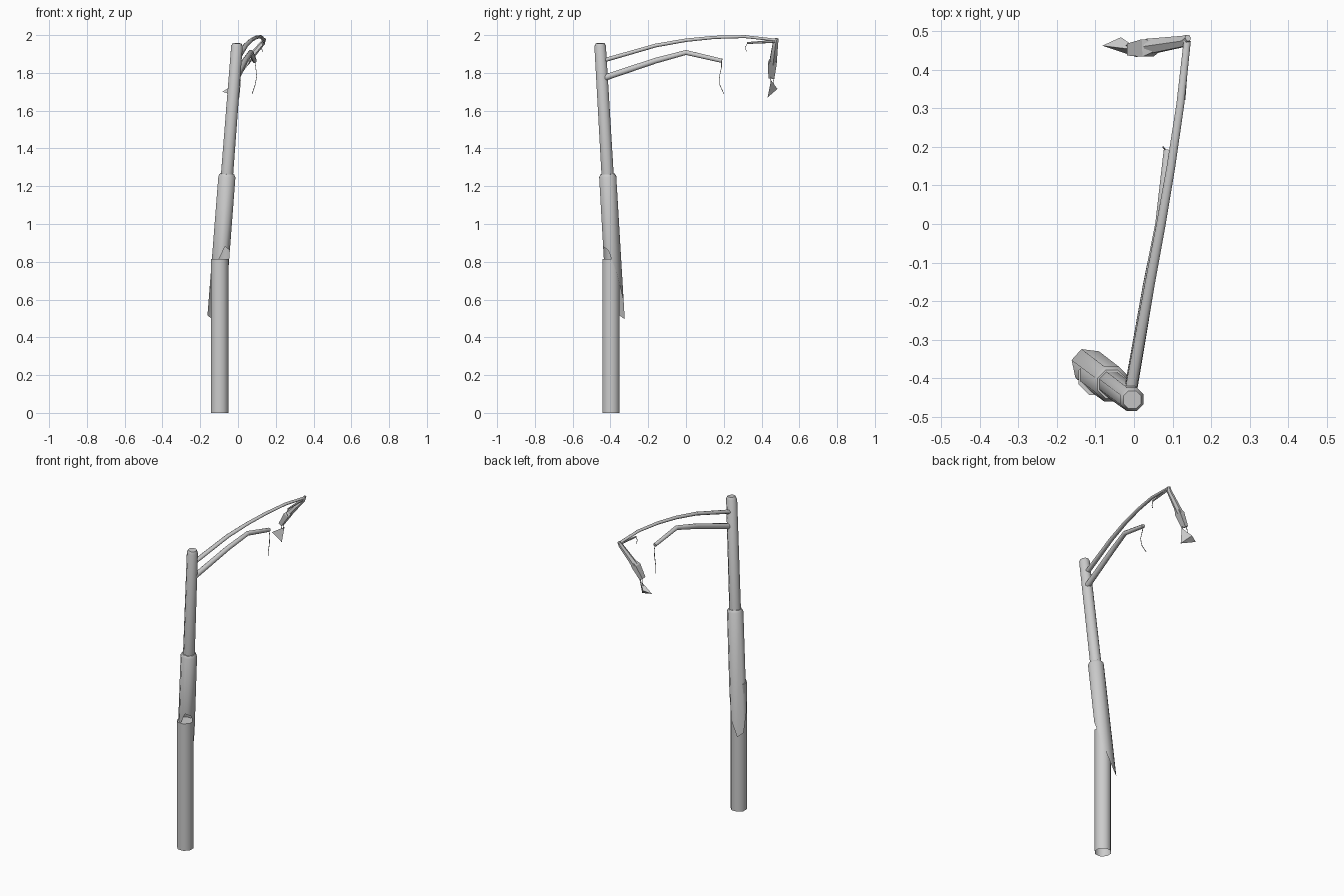
import bpy, bmesh, math
from mathutils import Vector

if "Cube" in bpy.data.objects:
    bpy.data.objects.remove(bpy.data.objects["Cube"])


def finish(bm, name, angle=46):
    bmesh.ops.recalc_face_normals(bm, faces=bm.faces)
    me = bpy.data.meshes.new(name)
    bm.to_mesh(me)
    bm.free()
    ob = bpy.data.objects.new(name, me)
    bpy.context.collection.objects.link(ob)
    bpy.ops.object.select_all(action='DESELECT')
    ob.select_set(True)
    bpy.context.view_layer.objects.active = ob
    bpy.ops.object.shade_smooth_by_angle(angle=math.radians(angle))
    return ob


def tube(name, path, radii, sides=8, flat=1.0, caps=(True, True), cut=None, ref=(0, 1, 0), angle=46):
    """Loft rings along a path; flat squashes the ring across ref."""
    pts = [Vector(p) for p in path]
    bm = bmesh.new()
    rings = []
    for i, p in enumerate(pts):
        d = (pts[min(i + 1, len(pts) - 1)] - pts[max(i - 1, 0)]).normalized()
        r0 = Vector(ref)
        w = (r0 - d * r0.dot(d)).normalized()
        n = d.cross(w)
        ring = []
        for k in range(sides):
            a = 2 * math.pi * (k + 0.5) / sides
            ring.append(bm.verts.new(p + radii[i] * (w * math.cos(a) + n * math.sin(a) * flat)))
        rings.append(ring)
    for a, b in zip(rings, rings[1:]):
        for k in range(sides):
            j = (k + 1) % sides
            bm.faces.new((a[k], a[j], b[j], b[k]))
    if caps[0]:
        bm.faces.new(rings[0])
    if caps[1]:
        bm.faces.new(rings[-1])
    if cut:
        bmesh.ops.bisect_plane(bm, geom=bm.verts[:] + bm.edges[:] + bm.faces[:],
                               plane_co=cut[0], plane_no=cut[1], clear_inner=True)
    return finish(bm, name, angle)


def axis(z):
    """Point on the leaning pole axis at height z."""
    return (-0.005 + 0.077 * (z - 1.95), -0.455 - 0.058 * (z - 1.95), z)


# Upright stump
tube("pole_base", [(-0.097, -0.397, 0), (-0.097, -0.397, 0.815)], [0.05, 0.05], caps=(False, True))

# Leaning sleeve, snapped off diagonally at the bottom
tube("leaning_sleeve", [axis(0.45), axis(1.25), axis(1.265)], [0.05, 0.049, 0.04],
     caps=(False, True), cut=((-0.1, -0.385, 0.70), (-1.75, 2.33, 1)))

# Upper pole with chamfered cap
tube("upper_pole", [axis(1.24), axis(1.94), axis(1.957)], [0.035, 0.033, 0.025])

# Two bracket arms
tube("upper_arm",
     [(-0.012, -0.45, 1.862), (0.04, -0.16, 1.945), (0.07, 0.0, 1.973), (0.096, 0.15, 1.988),
      (0.12, 0.31, 1.992), (0.138, 0.475, 1.974)],
     [0.016, 0.014, 0.013, 0.012, 0.011, 0.010], flat=0.75, ref=(1, 0, 0), angle=62)
tube("lower_arm",
     [(-0.012, -0.45, 1.768), (0.038, -0.16, 1.865), (0.068, 0.0, 1.908), (0.088, 0.19, 1.864)],
     [0.018, 0.016, 0.014, 0.012], ref=(1, 0, 0), angle=62)

# Thin torn rod below the arm tip
tube("torn_rod", [(0.137, 0.472, 1.967), (0.129, 0.322, 1.958)], [0.008, 0.005], sides=6, ref=(1, 0, 0))

# Lamp neck and flattened housing hanging from the tip
tube("lamp_neck", [(0.14, 0.482, 1.982), (0.132, 0.474, 1.96), (0.038, 0.46, 1.85)],
     [0.010, 0.016, 0.023], sides=6, flat=0.8)
tube("lamp_housing", [(0.055, 0.461, 1.868), (0.035, 0.456, 1.847), (-0.008, 0.452, 1.775)],
     [0.022, 0.032, 0.022], sides=4, flat=0.75, angle=20)

# Broken lamp end dangling below
bm = bmesh.new()
for co in [(0.015, 0.450, 1.762), (-0.082, 0.462, 1.70), (-0.034, 0.484, 1.715), (0.008, 0.432, 1.67)]:
    bm.verts.new(co)
bmesh.ops.convex_hull(bm, input=bm.verts[:])
finish(bm, "broken_lamp_end", 20)

# Loose wires
wires = {
    "arm_wire": [(0.088, 0.188, 1.864), (0.094, 0.188, 1.83), (0.099, 0.177, 1.78),
                 (0.09, 0.18, 1.735), (0.075, 0.2, 1.69)],
    "rod_wire": [(0.129, 0.325, 1.956), (0.126, 0.313, 1.935), (0.128, 0.321, 1.912)],
    "lamp_wire_a": [(0.0, 0.452, 1.785), (0.012, 0.446, 1.77), (0.008, 0.45, 1.75)],
    "lamp_wire_b": [(-0.01, 0.458, 1.78), (-0.014, 0.464, 1.755), (-0.02, 0.462, 1.73)],
}
for name, path in wires.items():
    tube(name, path, [0.002] * len(path), sides=4, ref=(1, 0, 0), angle=95)
